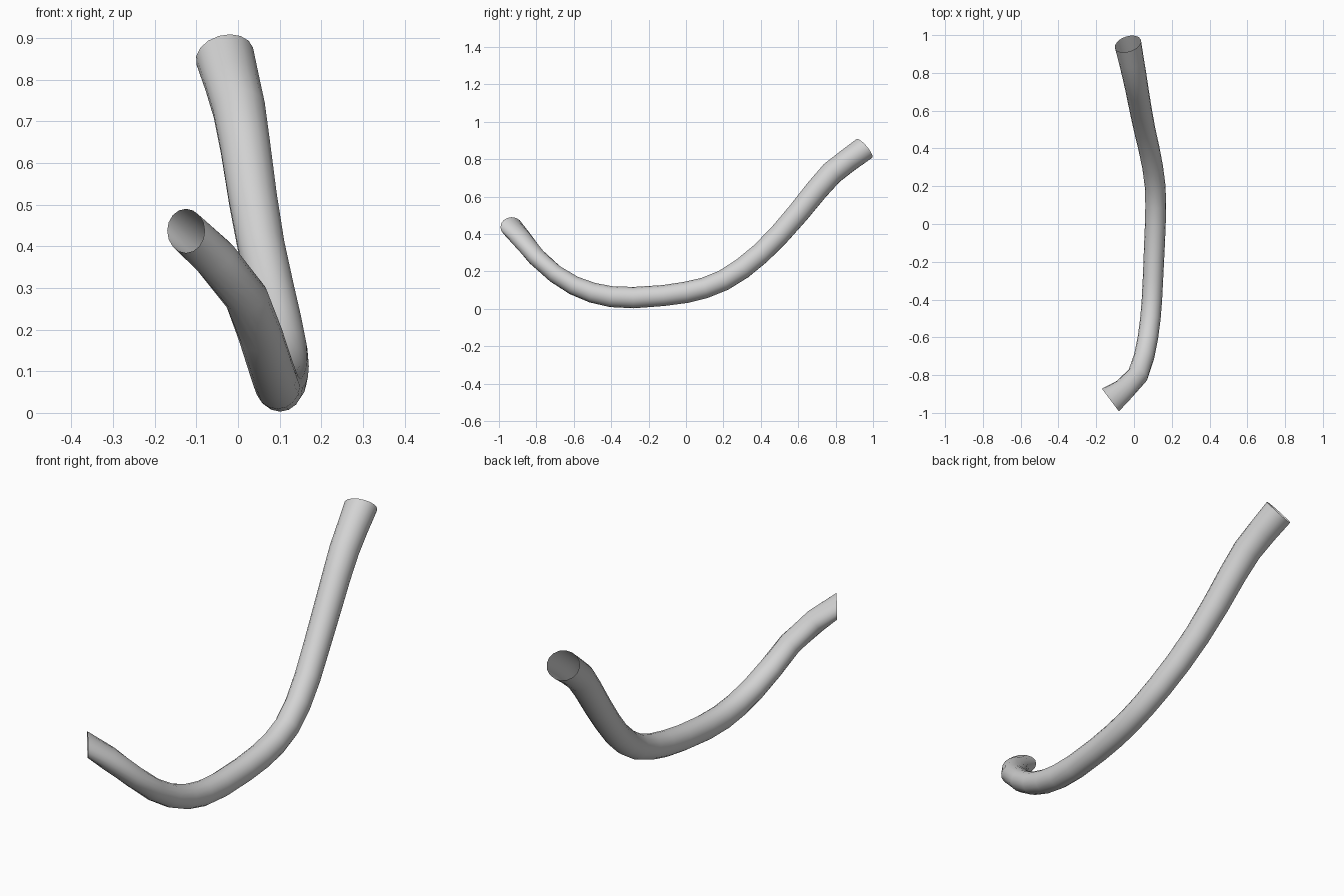
import bpy, bmesh, math
from mathutils import Vector

SIDES = 16

# Tube stations, front to back: centre x, y, z, half width, half height
STATIONS = [
    (-0.125, -0.932, 0.437, 0.075, 0.053),
    (-0.055, -0.878, 0.372, 0.060, 0.050),
    (0.020, -0.80, 0.277, 0.056, 0.048),
    (0.054, -0.70, 0.187, 0.054, 0.049),
    (0.074, -0.60, 0.125, 0.054, 0.051),
    (0.087, -0.50, 0.086, 0.054, 0.054),
    (0.095, -0.40, 0.065, 0.054, 0.056),
    (0.101, -0.28, 0.060, 0.054, 0.057),
    (0.108, -0.12, 0.071, 0.055, 0.056),
    (0.113, 0.00, 0.088, 0.055, 0.057),
    (0.115, 0.10, 0.112, 0.055, 0.056),
    (0.112, 0.20, 0.152, 0.055, 0.056),
    (0.099, 0.30, 0.215, 0.055, 0.057),
    (0.079, 0.40, 0.297, 0.056, 0.057),
    (0.056, 0.50, 0.398, 0.057, 0.058),
    (0.036, 0.60, 0.513, 0.059, 0.060),
    (0.018, 0.70, 0.637, 0.061, 0.062),
    (0.003, 0.78, 0.727, 0.064, 0.064),
    (-0.014, 0.865, 0.793, 0.067, 0.064),
    (-0.032, 0.953, 0.857, 0.072, 0.066),
]
# The two open ends are cut at their own angles
FRONT_CUT = Vector((0.8, 0.6, 0.0))
BACK_CUT = Vector((-0.25, 0.75, 0.62))


def ring(bm, centre, tangent, half_width, half_height):
    t = tangent.normalized()
    side = t.cross(Vector((0, 0, 1))).normalized()
    up = side.cross(t)
    verts = []
    for j in range(SIDES):
        a = 2 * math.pi * j / SIDES
        verts.append(bm.verts.new(centre + side * half_width * math.cos(a)
                                  + up * half_height * math.sin(a)))
    return verts


# Bent tube, open at both ends
bm = bmesh.new()
centres = [Vector(s[:3]) for s in STATIONS]
rings = []
for i, s in enumerate(STATIONS):
    if i == 0:
        tangent = FRONT_CUT
    elif i == len(STATIONS) - 1:
        tangent = BACK_CUT
    else:
        tangent = ((centres[i + 1] - centres[i]).normalized()
                   + (centres[i] - centres[i - 1]).normalized())
    rings.append(ring(bm, centres[i], tangent, s[3], s[4]))
for lower, upper in zip(rings, rings[1:]):
    for j in range(SIDES):
        k = (j + 1) % SIDES
        face = bm.faces.new((lower[j], upper[j], upper[k], lower[k]))
        face.smooth = True

mesh = bpy.data.meshes.new("bent_tube")
bm.to_mesh(mesh)
bm.free()
tube = bpy.data.objects.new("bent_tube", mesh)
bpy.context.collection.objects.link(tube)

# Plain light grey
grey = bpy.data.materials.new("light grey")
grey.diffuse_color = (0.65, 0.65, 0.65, 1)
mesh.materials.append(grey)
